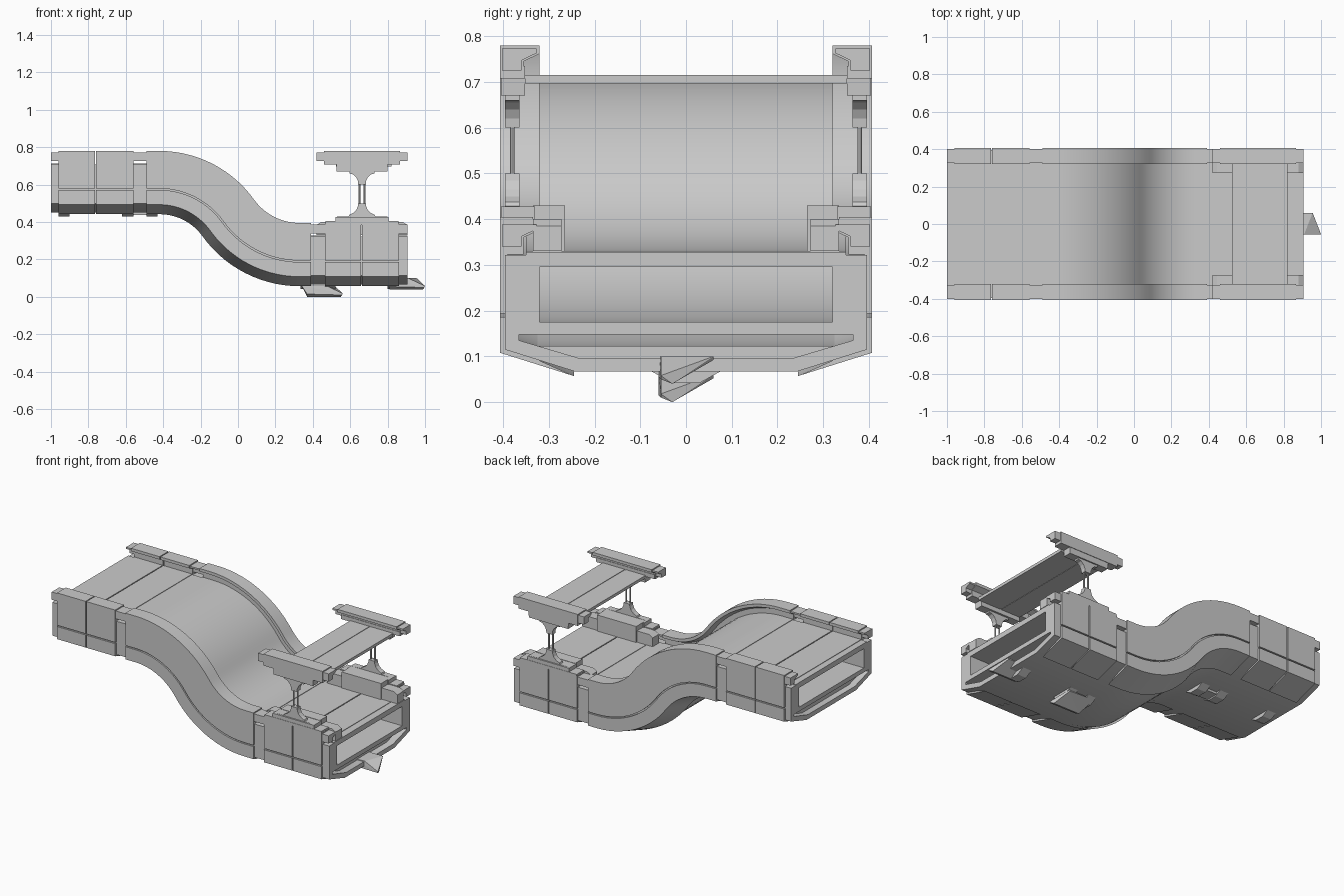
import bpy, bmesh, math
from mathutils import Vector

if "Cube" in bpy.data.objects:
    bpy.data.objects.remove(bpy.data.objects["Cube"])

# ---- centre path of the chute: high flat, S-bend, low flat ----
XA, XB, ZH, ZL = -0.42, 0.33, 0.62, 0.235
THETA = 2 * math.atan((ZH - ZL) / (XB - XA))
R = (XB - XA) / (2 * math.sin(THETA))
N = 14


def stations(x0, x1):
    pts = [(x0, ZH if x0 < 0 else ZL, 0.0)]
    if x0 < XA and x1 >= XB:
        for i in range(N + 1):
            a = THETA * i / N
            pts.append((XA + R * math.sin(a), ZH - R * (1 - math.cos(a)), a))
        for i in range(N - 1, -1, -1):
            a = THETA * i / N
            pts.append((XB - R * math.sin(a), ZL + R * (1 - math.cos(a)), a))
    pts.append((x1, ZH if x1 < 0 else ZL, 0.0))
    return pts


def finish(bm, name):
    bmesh.ops.recalc_face_normals(bm, faces=bm.faces[:])
    me = bpy.data.meshes.new(name)
    bm.to_mesh(me)
    bm.free()
    ob = bpy.data.objects.new(name, me)
    bpy.context.collection.objects.link(ob)
    return ob


def sweep(name, loops, path, smooth=False):
    """Sweep closed (y, height) loops along the path; extra loops are holes."""
    bm = bmesh.new()
    ends = ([], [])
    for loop in loops:
        rings = [[bm.verts.new((x + h * math.sin(a), y, z + h * math.cos(a)))
                  for y, h in loop] for x, z, a in path]
        n = len(loop)
        for A, B in zip(rings, rings[1:]):
            for i in range(n):
                j = (i + 1) % n
                bm.faces.new((A[i], A[j], B[j], B[i]))
        for ring, store in ((rings[0], ends[0]), (rings[-1], ends[1])):
            store += [bm.edges.get((ring[i], ring[(i + 1) % n])) for i in range(n)]
    for e, nx in zip(ends, (-1, 1)):
        bmesh.ops.triangle_fill(bm, edges=e, use_beauty=True, use_dissolve=False,
                                normal=Vector((nx, 0, 0)))
    ob = finish(bm, name)
    if smooth:
        bpy.ops.object.select_all(action='DESELECT')
        ob.select_set(True)
        bpy.context.view_layer.objects.active = ob
        bpy.ops.object.shade_smooth_by_angle(angle=math.radians(20))
    return ob


def plate(name, poly, y0, y1):
    """Extrude an (x, z) outline from y0 to y1."""
    bm = bmesh.new()
    f = bm.faces.new([bm.verts.new((x, y0, z)) for x, z in poly])
    g = bmesh.ops.extrude_face_region(bm, geom=[f])['geom']
    bmesh.ops.translate(bm, vec=(0, y1 - y0, 0),
                        verts=[v for v in g if isinstance(v, bmesh.types.BMVert)])
    return finish(bm, name)


def box(name, x0, x1, y0, y1, z0, z1):
    return plate(name, [(x0, z0), (x1, z0), (x1, z1), (x0, z1)], y0, y1)


def both(pts):
    """Mirror a half outline across y = 0 into a closed loop."""
    return pts + [(-y, h) for y, h in reversed(pts)]


def flip(pts, s):
    return [(s * y, h) for y, h in pts]


# ---- hollow core with upper duct and lower channel ----
core = both([(0.243, -0.168), (0.396, -0.120), (0.396, 0.087)])
duct = both([(0.32, -0.06), (0.32, 0.06)])
channel = both([(0.23, -0.14), (0.365, -0.10), (0.365, -0.087)])
sweep("chute_core", [core, duct, channel], stations(-1.0, 0.905), True)

# ---- armour panels in segments, separated by grooves ----
keel = [(0.245, -0.178), (0.407, -0.127), (0.407, -0.112), (0.392, -0.112), (0.243, -0.160)]
keel = both(keel[:3]) + [(-0.392, -0.112), (-0.243, -0.160), (0.243, -0.160), (0.392, -0.112)]
low_side = [(0.39, -0.112), (0.407, -0.112), (0.407, -0.049), (0.39, -0.049)]
top_side = [(0.39, -0.041), (0.407, -0.041), (0.407, 0.092), (0.39, 0.092)]
deck = both([(0.35, 0.08), (0.35, 0.095)])
rail = [(0.407, 0.088), (0.407, 0.16), (0.32, 0.16), (0.32, 0.142), (0.355, 0.125), (0.355, 0.088)]
rail_thin = [(0.402, 0.105), (0.402, 0.153), (0.327, 0.153), (0.327, 0.143),
             (0.36, 0.127), (0.36, 0.105)]
for x0, x1 in [(-0.96, -0.764), (-0.758, -0.56), (-0.49, 0.39), (0.465, 0.657), (0.663, 0.86)]:
    p, c = stations(x0, x1), x0 < XA and x1 > XB
    sweep("keel_panel", [keel], p, c)
    sweep("deck_panel", [deck], p, c)
    for s in (1, -1):
        sweep("lower_side_panel", [flip(low_side, s)], p, c)
        sweep("upper_side_panel", [flip(top_side, s)], p, c)
        sweep("rail", [flip(rail, s)], p, c)
for x0, x1 in [(-1.0, -0.96), (-0.56, -0.49), (0.39, 0.465), (0.86, 0.905)]:
    p = stations(x0, x1)
    sweep("deck_joint", [both([(0.35, 0.08), (0.35, 0.092)])], p)
    for s in (1, -1):
        sweep("rail_joint", [flip(rail_thin, s)], p)

# ---- overhead canopy and its supports on both sides ----
CX = 0.663


def sym(half):
    """Mirror a half outline (dx, z) about the canopy centre line."""
    return [(CX + d, z) for d, z in half] + [(CX - d, z) for d, z in reversed(half)]


def canopy_path(x0, x1):
    return [(x0, ZH, 0.0), (x1, ZH, 0.0)]


hanger = sym([(0.02, 0.60), (0.022, 0.62), (0.032, 0.64), (0.048, 0.655), (0.068, 0.66), (0.068, 0.69)])
foot = sym([(0.14, 0.428), (0.072, 0.43), (0.068, 0.438), (0.045, 0.45), (0.03, 0.465),
            (0.022, 0.485), (0.02, 0.50)])
for s in (1, -1):
    for x0, x1, prof in [(0.42, 0.46, rail_thin), (0.46, 0.866, rail), (0.866, 0.905, rail_thin)]:
        sweep("canopy_rail", [flip(prof, s)], canopy_path(x0, x1))
    plate("canopy_bracket", sym([(0.135, 0.67), (0.137, 0.708), (0.20, 0.708), (0.20, 0.735)]),
          s * 0.352, s * 0.404)
    plate("canopy_hanger", hanger, s * 0.364, s * 0.396)
    plate("support_foot", foot, s * 0.364, s * 0.396)
    box("foot_base", CX - 0.142, CX + 0.142, s * 0.33, s * 0.405, 0.39, 0.428)
    box("foot_step", 0.467, 0.858, s * 0.335, s * 0.407, 0.385, 0.405)
    box("inner_bracket_mid", CX - 0.135, CX + 0.135, s * 0.265, s * 0.335, 0.33, 0.43)
    plate("inner_bracket", [(0.42, 0.33), (0.905, 0.33), (0.905, 0.385), (0.88, 0.40),
                            (0.445, 0.40), (0.42, 0.385)], s * 0.272, s * 0.335)
    for dx in (-0.014, 0.014):
        bm = bmesh.new()
        bmesh.ops.create_cone(bm, cap_ends=True, segments=8, radius1=0.005, radius2=0.005, depth=0.13)
        rod = finish(bm, "support_rod")
        rod.location = (CX + dx, s * 0.38, 0.55)
box("canopy_plate_left", 0.525, CX - 0.004, -0.352, 0.352, 0.697, 0.715)
box("canopy_plate_right", CX + 0.004, 0.82, -0.352, 0.352, 0.697, 0.715)
box("canopy_plate_core", 0.53, 0.815, -0.35, 0.35, 0.699, 0.712)

# ---- connector hooks and sockets under the chute ----
for tip, z in [(0.56, 0.0), (1.0, 0.04)]:
    bm = bmesh.new()
    for x, y, h in [(0, -0.055, 0.018), (-0.01, -0.03, 0), (-0.005, -0.055, 0.01), (-0.19, -0.03, 0),
                    (-0.19, -0.06, 0.015), (-0.22, -0.06, 0.06), (-0.22, 0.06, 0.06),
                    (-0.045, 0.06, 0.06), (-0.05, 0.06, 0.052), (-0.09, -0.055, 0.06)]:
        bm.verts.new((tip + x, y, z + h))
    bmesh.ops.convex_hull(bm, input=bm.verts[:])
    finish(bm, "connector_hook")
for x0, x1, z in [(-0.96, -0.90, 0.43), (-0.62, -0.56, 0.43), (-0.49, -0.43, 0.43),
                  (0.335, 0.39, 0.042), (0.465, 0.52, 0.042), (0.80, 0.86, 0.042)]:
    sweep("connector_socket", [[(-0.03, 0), (0.03, 0), (0.075, 0.025), (-0.075, 0.025)]],
          [(x0, z, 0.0), (x1, z, 0.0)])
box("socket_link", -0.58, -0.47, -0.04, 0.04, 0.438, 0.455)
